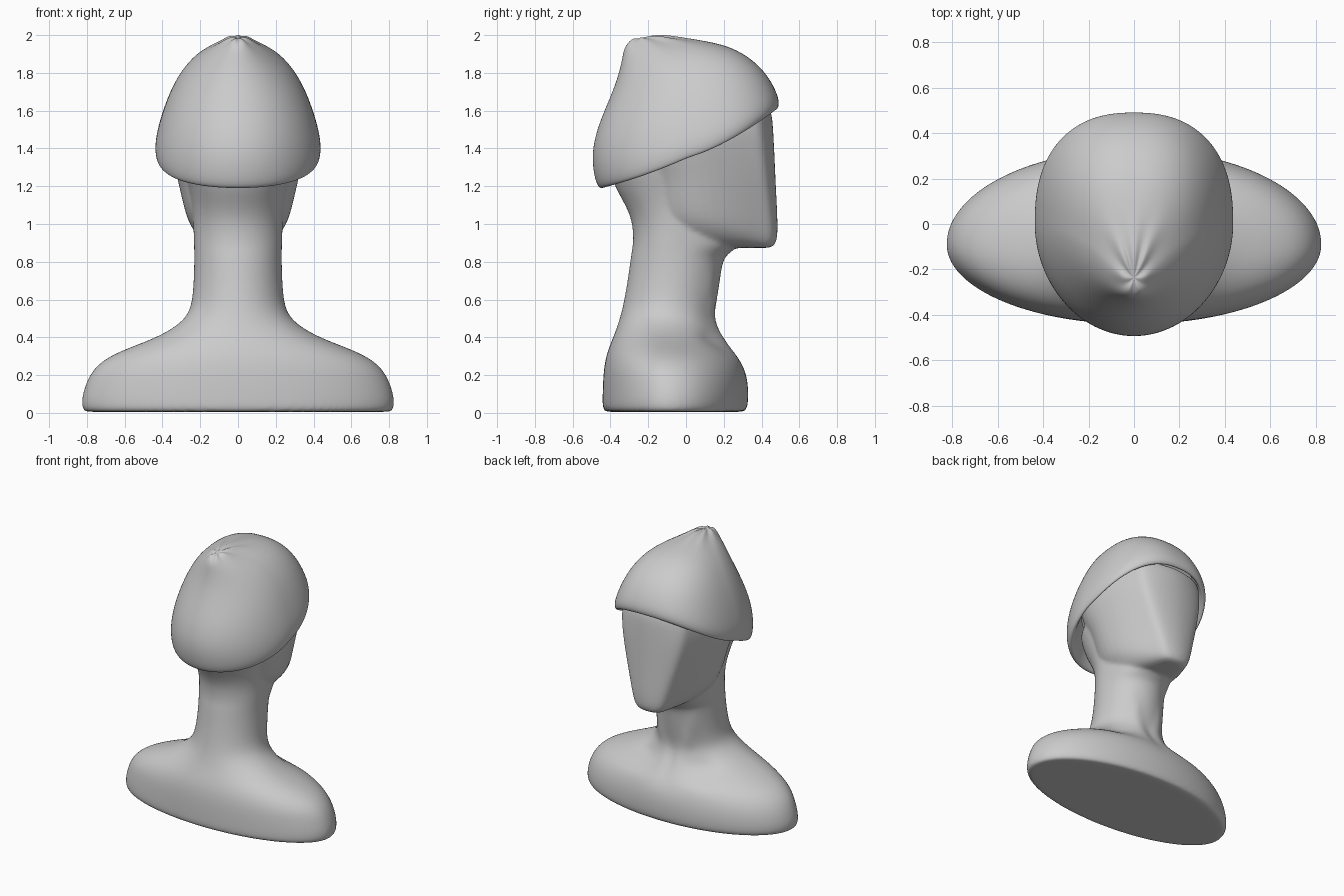
import bpy, bmesh
from math import sin, cos, pi, exp


def loft(bm, rings, cap_start=True, cap_end=True):
    """Skin a list of closed rings with quads."""
    vs = [[bm.verts.new(p) for p in r] for r in rings]
    n = len(vs[0])
    for a, b in zip(vs, vs[1:]):
        for i in range(n):
            j = (i + 1) % n
            bm.faces.new((a[i], a[j], b[j], b[i]))
    if cap_start:
        bm.faces.new(vs[0][::-1])
    if cap_end:
        bm.faces.new(vs[-1])


def finish(bm, name):
    bmesh.ops.recalc_face_normals(bm, faces=bm.faces)
    me = bpy.data.meshes.new(name)
    bm.to_mesh(me)
    bm.free()
    me.polygons.foreach_set("use_smooth", [True] * len(me.polygons))
    ob = bpy.data.objects.new(name, me)
    bpy.context.collection.objects.link(ob)
    return ob


def body_ring(z, hw, yb, yf, tip, n=64):
    """Horizontal section: half-ellipse to the front and back of the side tips."""
    out = []
    for i in range(n):
        a = 2 * pi * i / n
        s = sin(a)
        x, y = hw * cos(a), tip + s * ((yf - tip) if s > 0 else (tip - yb))
        if s > 0:
            # hollows above the collarbones, throat pit and neck cords
            y -= s * .06 * exp(-((abs(x) - .26) / .11) ** 2 - ((z - .39) / .05) ** 2)
            y -= .02 * exp(-(x / .04) ** 2 - ((z - .40) / .07) ** 2)
            cord = .05 + .33 * max(0, z - .40)
            y += .018 * exp(-((abs(x) - cord) / .03) ** 2 - ((z - .56) / .16) ** 2)
            y += .012 * exp(-((abs(x) - .25) / .18) ** 2 - ((z - .30) / .03) ** 2)
        out.append((x, y, z))
    return out


def head_ring(zf, slope, yf, xe, ye, w, yj, b=0):
    """Faceted head section: flat face, cheek edge, flat side, round back (b widens it)."""
    ex, ey = w - xe, yj - ye
    half = [(0, yf), (xe * .6, yf - (yf - ye) * .35), (xe, ye),
            (xe + ex * .15, ye + ey * .13), (xe + ex * .62, ye + ey * .5),
            (w, yj), (w * (.72 + .15 * b), -.18 - .05 * b), (0, -.25 - .17 * b)]
    pts = half + [(-x, y) for x, y in half[-2:0:-1]]
    return [(x, y, zf + slope * (yf - y)) for x, y in pts]


# Shoulders and neck: z, half width, back y, front y, tip y
body = [(.005, .785, -.40, .28, -.09), (.006, .812, -.43, .31, -.09),
        (.025, .827, -.442, .325, -.09), (.08, .828, -.442, .331, -.09),
        (.16, .805, -.44, .328, -.09), (.23, .768, -.435, .312, -.10),
        (.29, .70, -.425, .277, -.10), (.34, .59, -.41, .242, -.12),
        (.39, .455, -.39, .21, -.14), (.44, .355, -.37, .175, -.14),
        (.50, .277, -.35, .15, -.12), (.57, .245, -.332, .158, -.09),
        (.68, .235, -.312, .177, -.07), (.78, .232, -.298, .19, -.06),
        (.83, .232, -.291, .207, -.06), (.865, .232, -.285, .255, -.06),
        (.90, .233, -.28, .30, -.06),
        (.96, .235, -.28, .30, -.05), (1.03, .238, -.29, .25, -.05),
        (1.11, .245, -.325, .2, -.06), (1.20, .262, -.38, .15, -.08),
        (1.30, .29, -.405, .1, -.1), (1.40, .30, -.41, .1, -.1)]
# Faceless head: front z, slope, front y, edge x, edge y, side half width, side y
head = [(.872, 0, .42, .06, .40, .17, .05), (.875, .18, .467, .095, .442, .24, .05),
        (.92, .22, .490, .115, .460, .29, .05), (1.05, .15, .488, .15, .450, .318, .03),
        (1.22, .05, .480, .20, .432, .343, .02, .2), (1.36, 0, .475, .235, .42, .37, 0, .8),
        (1.48, 0, .470, .258, .405, .392, 0, 1), (1.60, 0, .464, .265, .385, .37, 0, .7),
        (1.65, 0, .43, .23, .36, .33, 0, .5)]

bm = bmesh.new()
loft(bm, [body_ring(*r) for r in body])
loft(bm, [head_ring(*r) for r in head])
bust = finish(bm, "bust")
m = bust.modifiers.new("round", 'SUBSURF')
m.levels = m.render_levels = 2
m = bust.modifiers.new("merge", 'REMESH')
m.mode = 'VOXEL'
m.voxel_size = .012
m.use_smooth_shade = True
m = bust.modifiers.new("soften", 'SMOOTH')
m.factor, m.iterations = .5, 6


def hat_ring(yb, zb, yf, zf, w, sag, pleat=0, n=64):
    """Tilted section spanning a back point and a front point, squarer in front."""
    out = []
    for i in range(n):
        a = 2 * pi * i / n
        c, s = cos(a), sin(a)
        z = zb + (zf - zb) * (1 + c) / 2 - sag * s * s + pleat * cos(7 * a)
        if c > 0:
            c, s = c ** .84, abs(s) ** .84 * (1 if s > 0 else -1)
        out.append((w * s, yb + (yf - yb) * (1 + c) / 2, z))
    return out


# Knitted cap: inner lining, rolled brim, dome, gathered tip
hat = [(-.37, 1.40, .40, 1.72, .35, .03), (-.41, 1.25, .45, 1.645, .39, .04),
       (-.43, 1.195, .464, 1.607, .41, .045), (-.452, 1.186, .478, 1.603, .426, .045),
       (-.472, 1.205, .491, 1.62, .436, .045), (-.49, 1.27, .493, 1.655, .44, .04),
       (-.499, 1.38, .473, 1.715, .42, .03), (-.47, 1.51, .425, 1.797, .379, .01),
       (-.41, 1.65, .35, 1.873, .324, 0), (-.362, 1.77, .24, 1.938, .255, 0),
       (-.338, 1.87, .11, 1.968, .172, 0), (-.328, 1.935, -.02, 1.985, .095, 0, .003),
       (-.30, 1.972, -.13, 2.0, .052, 0, .006), (-.265, 1.982, -.20, 1.992, .02, 0, .002),
       (-.245, 1.982, -.225, 1.987, .006, 0)]
bm = bmesh.new()
loft(bm, [hat_ring(*r) for r in hat], cap_start=False)
cap = finish(bm, "knit_cap")
m = cap.modifiers.new("round", 'SUBSURF')
m.levels = m.render_levels = 2
